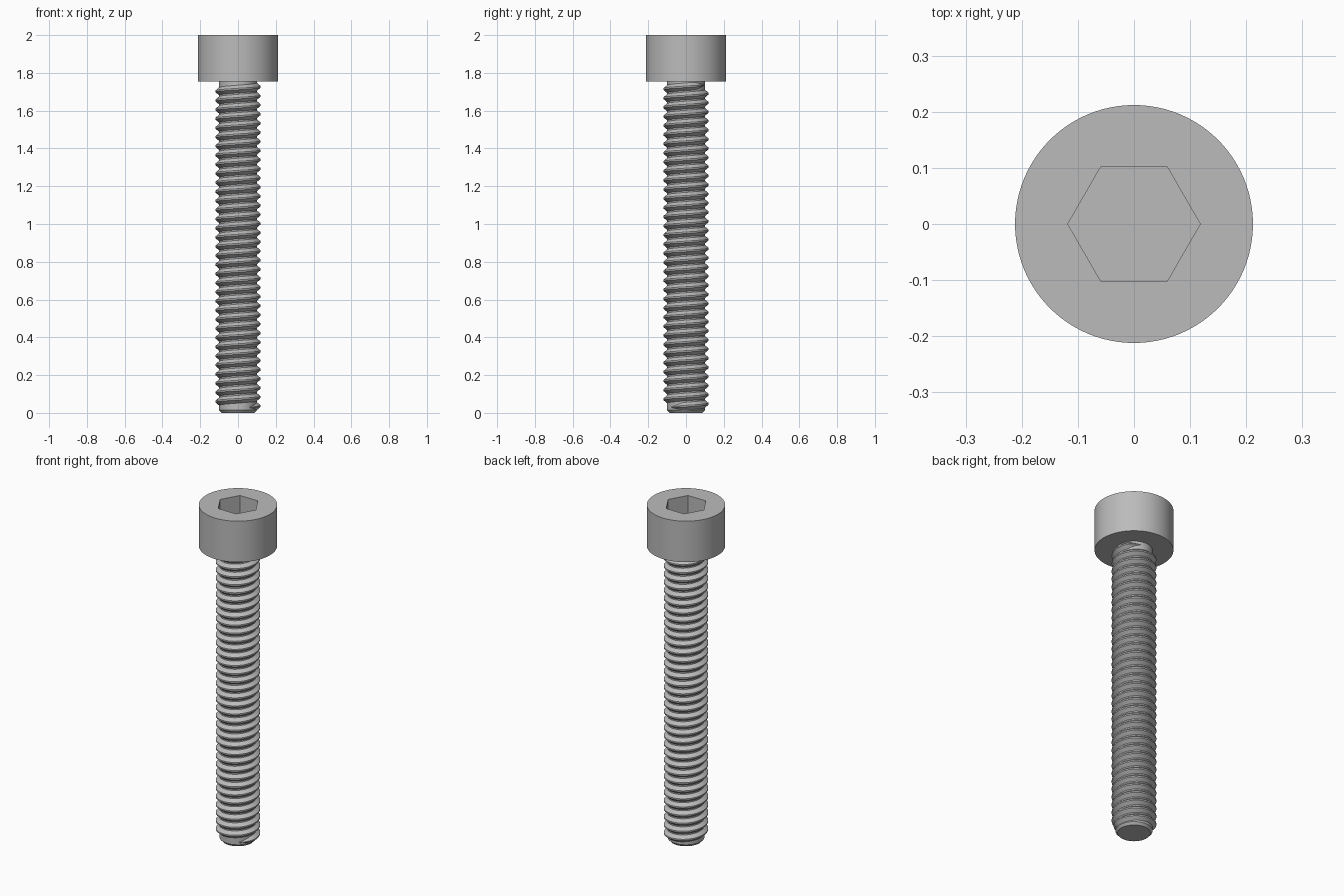
import bpy, bmesh, math

if "Cube" in bpy.data.objects:
    bpy.data.objects.remove(bpy.data.objects["Cube"])

steel = bpy.data.materials.new("grey_steel")
steel.use_nodes = True
GREY = (0.5, 0.5, 0.5, 1)
steel.diffuse_color = GREY
steel.node_tree.nodes["Principled BSDF"].inputs["Base Color"].default_value = GREY

HEAD_R, HEAD_Z, TOP = 0.212, 1.755, 2.0
CORE_R, CREST_R = 0.1, 0.12
PITCH, TURNS, STEPS = 0.0483, 35.2, 48


def finish(obj, angle=30):
    """Smooth the round faces, keep hard edges, centre nothing else."""
    bpy.ops.object.select_all(action='DESELECT')
    obj.select_set(True)
    bpy.context.view_layer.objects.active = obj
    bpy.ops.object.shade_smooth_by_angle(angle=math.radians(angle))


def make(name, bm):
    bmesh.ops.recalc_face_normals(bm, faces=bm.faces)
    mesh = bpy.data.meshes.new(name)
    bm.to_mesh(mesh)
    bm.free()
    mesh.materials.append(steel)
    obj = bpy.data.objects.new(name, mesh)
    bpy.context.collection.objects.link(obj)
    return obj


def lathe(name, profile, sides, turn=0):
    """Stack of rings from (radius, z) pairs, capped at both ends."""
    bm = bmesh.new()
    rings = []
    for r, z in profile:
        angles = [turn + math.tau * i / sides for i in range(sides)]
        rings.append([bm.verts.new((r * math.cos(a), r * math.sin(a), z)) for a in angles])
    for low, high in zip(rings, rings[1:]):
        for i in range(sides):
            j = (i + 1) % sides
            bm.faces.new((low[i], low[j], high[j], high[i]))
    bm.faces.new(rings[0][::-1])
    bm.faces.new(rings[-1])
    return make(name, bm)


# Cylinder head with a hexagonal socket
head = lathe("head", [(HEAD_R, HEAD_Z), (HEAD_R, TOP)], 96)
cutter = lathe("socket_cutter", [(0.118, TOP - 0.13), (0.118, TOP + 0.1)], 6)
cut = head.modifiers.new("socket", 'BOOLEAN')
cut.operation, cut.object, cut.solver = 'DIFFERENCE', cutter, 'EXACT'
bpy.context.view_layer.objects.active = head
bpy.ops.object.modifier_apply(modifier=cut.name)
bpy.data.objects.remove(cutter)
finish(head)

# Shank core with a chamfered tip
core = lathe("shank_core", [(0.088, 0), (CORE_R, 0.014), (CORE_R, HEAD_Z + 0.01)], 64)
finish(core)

# Right-hand thread: a tapered tooth section swept along a helix
bm = bmesh.new()
START = -0.14
count = round((TURNS - START) * STEPS)
sections = []
for i in range(count + 1):
    t = START + i / STEPS
    grow = min(1, 0.1 + i / 6, 0.1 + (count - i) / 6)
    a = math.tau * t
    z = 0.036 + PITCH * t
    crest = CORE_R + (CREST_R - CORE_R) * grow
    tooth = [(CORE_R - 0.003, -0.023), (crest, -0.004), (crest, 0.004), (CORE_R - 0.003, 0.023)]
    sections.append([bm.verts.new((r * math.cos(a), r * math.sin(a), z + dz * max(grow, 0.3)))
                     for r, dz in tooth])
for here, ahead in zip(sections, sections[1:]):
    for k in range(4):
        m = (k + 1) % 4
        bm.faces.new((here[k], ahead[k], ahead[m], here[m]))
bm.faces.new(sections[0])
bm.faces.new(sections[-1][::-1])
thread = make("screw_thread", bm)
finish(thread, 25)
